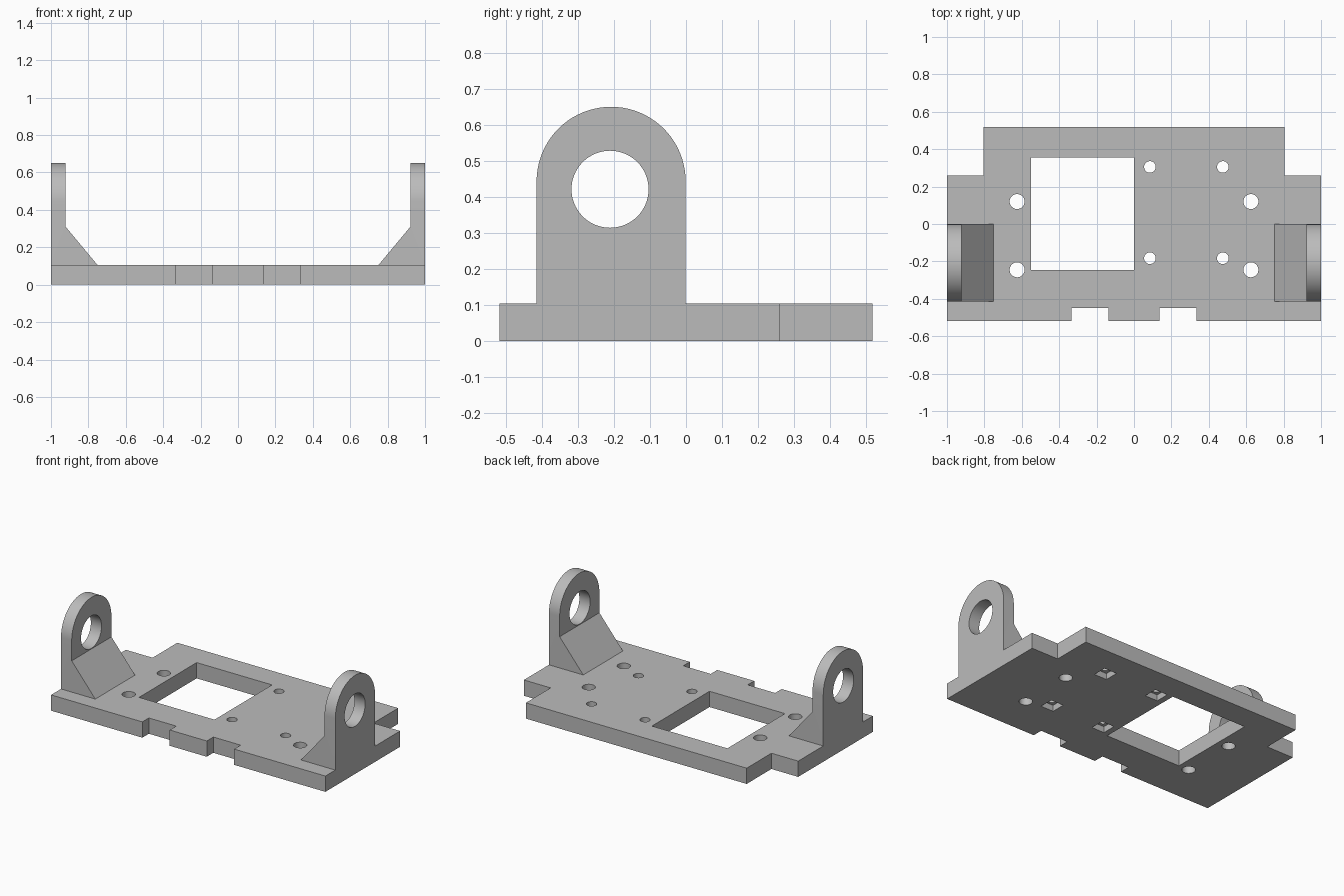
import bpy
import bmesh
import math
from mathutils import Vector

cube = bpy.data.objects.get("Cube")
if cube:
    bpy.data.objects.remove(cube, do_unlink=True)

grey = bpy.data.materials.new("light_grey")
grey.use_nodes = True
colour = (0.5, 0.5, 0.5, 1)
grey.diffuse_color = colour
grey.node_tree.nodes["Principled BSDF"].inputs["Base Color"].default_value = colour

THICK = 0.104      # base plate thickness
HALF_Y = 0.518     # half depth of the plate
TAB_R = 0.207      # radius of the bracket's rounded top
TAB_Y = -0.208     # centre of the bracket
TAB_TOP = 0.65


def prism(name, points, direction):
    """Extrude a closed planar outline along a direction."""
    bm = bmesh.new()
    face = bm.faces.new([bm.verts.new(p) for p in points])
    extruded = bmesh.ops.extrude_face_region(bm, geom=[face])
    moved = [g for g in extruded["geom"] if isinstance(g, bmesh.types.BMVert)]
    bmesh.ops.translate(bm, verts=moved, vec=Vector(direction))
    bmesh.ops.recalc_face_normals(bm, faces=bm.faces)
    mesh = bpy.data.meshes.new(name)
    bm.to_mesh(mesh)
    bm.free()
    mesh.materials.append(grey)
    obj = bpy.data.objects.new(name, mesh)
    bpy.context.collection.objects.link(obj)
    return obj


def arc(radius, start, end, steps):
    angles = [start + (end - start) * i / steps for i in range(steps + 1)]
    return [(radius * math.cos(a), radius * math.sin(a)) for a in angles]


def circle(radius, steps=48):
    return arc(radius, 0, 2 * math.pi, steps)[:-1]


def box(name, x0, x1, y0, y1, z0, z1):
    outline = [(x0, y0, z0), (x1, y0, z0), (x1, y1, z0), (x0, y1, z0)]
    return prism(name, outline, (0, 0, z1 - z0))


def combine(target, tool, operation="DIFFERENCE"):
    """Apply a boolean and discard its tool."""
    tool.hide_render = True
    mod = target.modifiers.new("cut", "BOOLEAN")
    mod.operation = operation
    mod.solver = "EXACT"
    mod.object = tool
    bpy.context.view_layer.objects.active = target
    bpy.ops.object.modifier_apply(modifier=mod.name)
    bpy.data.objects.remove(tool, do_unlink=True)


def drill(target, x, y, radius):
    outline = [(x + u, y + v, -0.1) for u, v in circle(radius)]
    combine(target, prism("drill", outline, (0, 0, 0.4)))


def smooth(obj):
    bpy.ops.object.select_all(action="DESELECT")
    obj.select_set(True)
    bpy.context.view_layer.objects.active = obj
    bpy.ops.object.shade_smooth_by_angle(angle=math.radians(30))


# Base plate outline: front notches and stepped back corners
right_half = [(0.135, -HALF_Y), (0.135, -0.45), (0.335, -0.45), (0.335, -HALF_Y),
              (1, -HALF_Y), (1, 0.26), (0.805, 0.26), (0.805, HALF_Y)]
outline = right_half + [(-x, y) for x, y in reversed(right_half)]
plate = prism("base_plate", [(x, y, 0) for x, y in outline], (0, 0, THICK))

# Rectangular window
combine(plate, box("window_cutter", -0.55, 0, -0.245, 0.355, -0.1, 0.3))

# Outer mounting holes
for x in (-0.625, 0.625):
    for y in (-0.245, 0.12):
        drill(plate, x, y, 0.04)

# Inner screw holes with square nut pockets underneath
for x in (0.085, 0.475):
    for y in (-0.183, 0.305):
        drill(plate, x, y, 0.031)
        s = 0.046
        combine(plate, box("pocket_cutter", x - s, x + s, y - s, y + s, -0.1, 0.04))
smooth(plate)

# Side brackets: gusseted wall trimmed to a round top, with a bearing hole
for side, name in ((-1, "right_bracket"), (1, "left_bracket")):
    wall = [(0.75, THICK), (1, THICK), (1, 0.7), (0.922, 0.7), (0.922, 0.31)]
    bracket = prism(name, [(side * x, -0.5, z) for x, z in wall], (0, 0.7, 0))

    centre_z = TAB_TOP - TAB_R
    arch = [(TAB_Y + u, centre_z + v) for u, v in arc(TAB_R, 0, math.pi, 40)]
    arch += [(TAB_Y - TAB_R, 0), (TAB_Y + TAB_R, 0)]
    trim = prism("arch_trim", [(side * 0.6, y, z) for y, z in arch], (side * 0.6, 0, 0))
    combine(bracket, trim, "INTERSECT")

    hole = [(side * 0.6, TAB_Y - 0.003 + u, 0.421 + v) for u, v in circle(0.107, 64)]
    combine(bracket, prism("hole_cutter", hole, (side * 0.6, 0, 0)))
    smooth(bracket)
